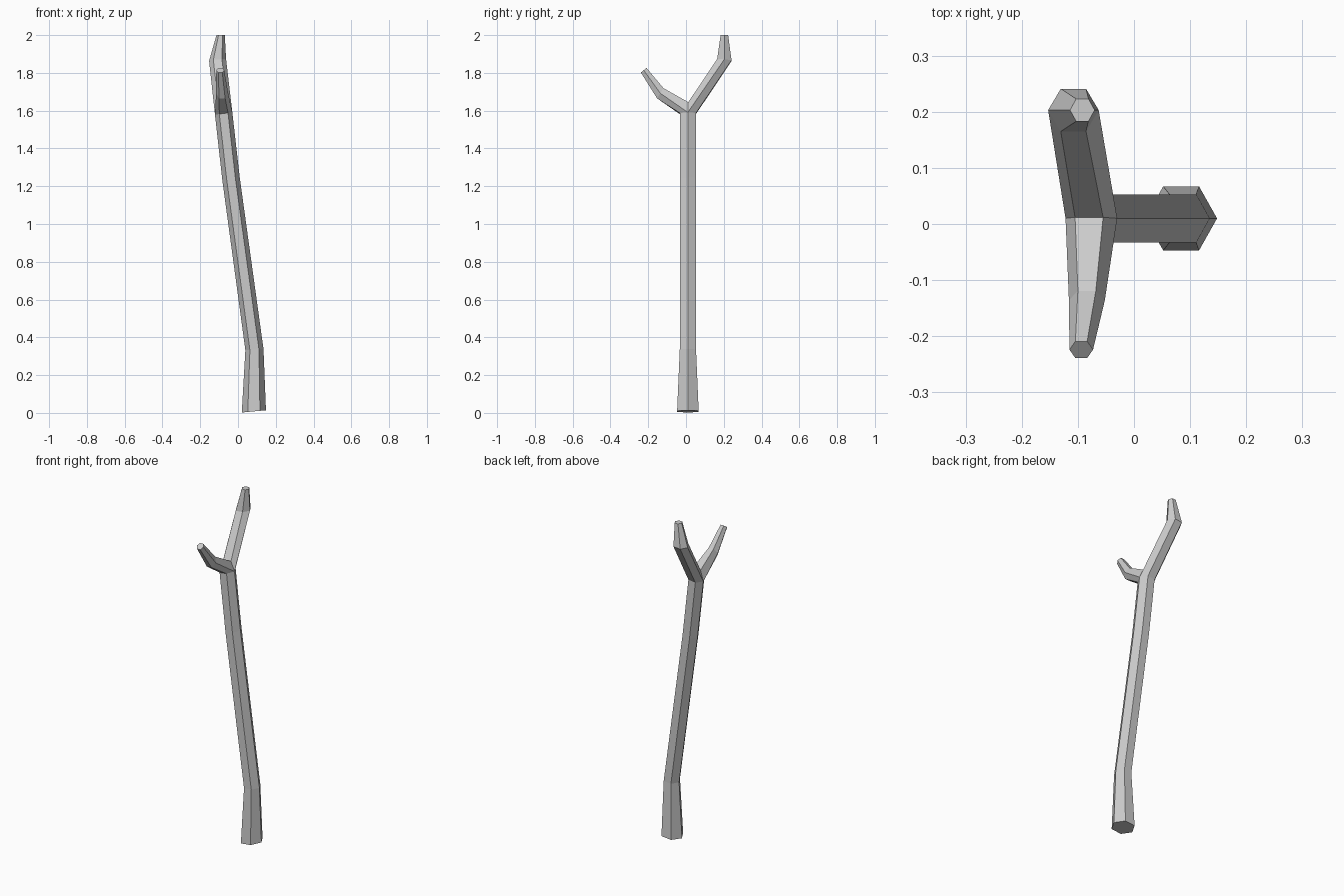
import bpy, bmesh, math
from mathutils import Vector

if "Cube" in bpy.data.objects:
    bpy.data.objects.remove(bpy.data.objects["Cube"])

bm = bmesh.new()


def hex_ring(centre, u, v):
    """Six verts around centre; u points to a corner, v to a flat side."""
    c, u, v = Vector(centre), Vector(u), Vector(v)
    s = math.sin(math.pi / 3)
    return [bm.verts.new(c + u * math.cos(k * math.pi / 3)
                         + v * (math.sin(k * math.pi / 3) / s)) for k in range(6)]


def skin(rings):
    for a, b in zip(rings, rings[1:]):
        for i in range(6):
            j = (i + 1) % 6
            bm.faces.new((a[i], a[j], b[j], b[i]))


# Bent trunk, flared at the base
trunk = [
    hex_ring((0.084, 0.01, 0.008), (0.064, 0, 0.006), (0, 0.057, 0)),
    hex_ring((0.087, 0.01, 0.335), (0.048, 0, 0.003), (0, 0.043, 0)),
    hex_ring((-0.037, 0.01, 1.24), (0.046, 0, 0.008), (0, 0.043, 0)),
    hex_ring((-0.076, 0.01, 1.585), (0.046, 0, 0.006), (0, 0.043, 0)),
]
skin(trunk)
r, back_r, back_l, l, front_l, front_r = trunk[-1]

# Crotch edge shared by both branches of the fork
crotch_r = bm.verts.new((-0.055, 0.012, 1.645))
crotch_l = bm.verts.new((-0.105, 0.012, 1.643))

# Tall rear branch
rear = [
    [r, back_r, back_l, l, crotch_l, crotch_r],
    hex_ring((-0.108, 0.203, 1.868), (0.045, 0, 0.004), (0, 0.038, -0.003)),
    hex_ring((-0.092, 0.203, 2.0), (0.022, 0, 0), (0, 0.02, 0)),
]
# Short front branch
front = [
    [r, crotch_r, crotch_l, l, front_l, front_r],
    hex_ring((-0.084, -0.136, 1.692), (0.032, 0, 0), (0, 0.017, 0.027)),
    hex_ring((-0.094, -0.224, 1.814), (0.021, 0, 0), (0, 0.015, 0.012)),
]
skin(rear)
skin(front)

# End caps
for ring in (trunk[0], rear[-1], front[-1]):
    bm.faces.new(ring)
bmesh.ops.recalc_face_normals(bm, faces=bm.faces[:])

mesh = bpy.data.meshes.new("forked_stick")
bm.to_mesh(mesh)
bm.free()
bpy.context.collection.objects.link(bpy.data.objects.new("forked_stick", mesh))
